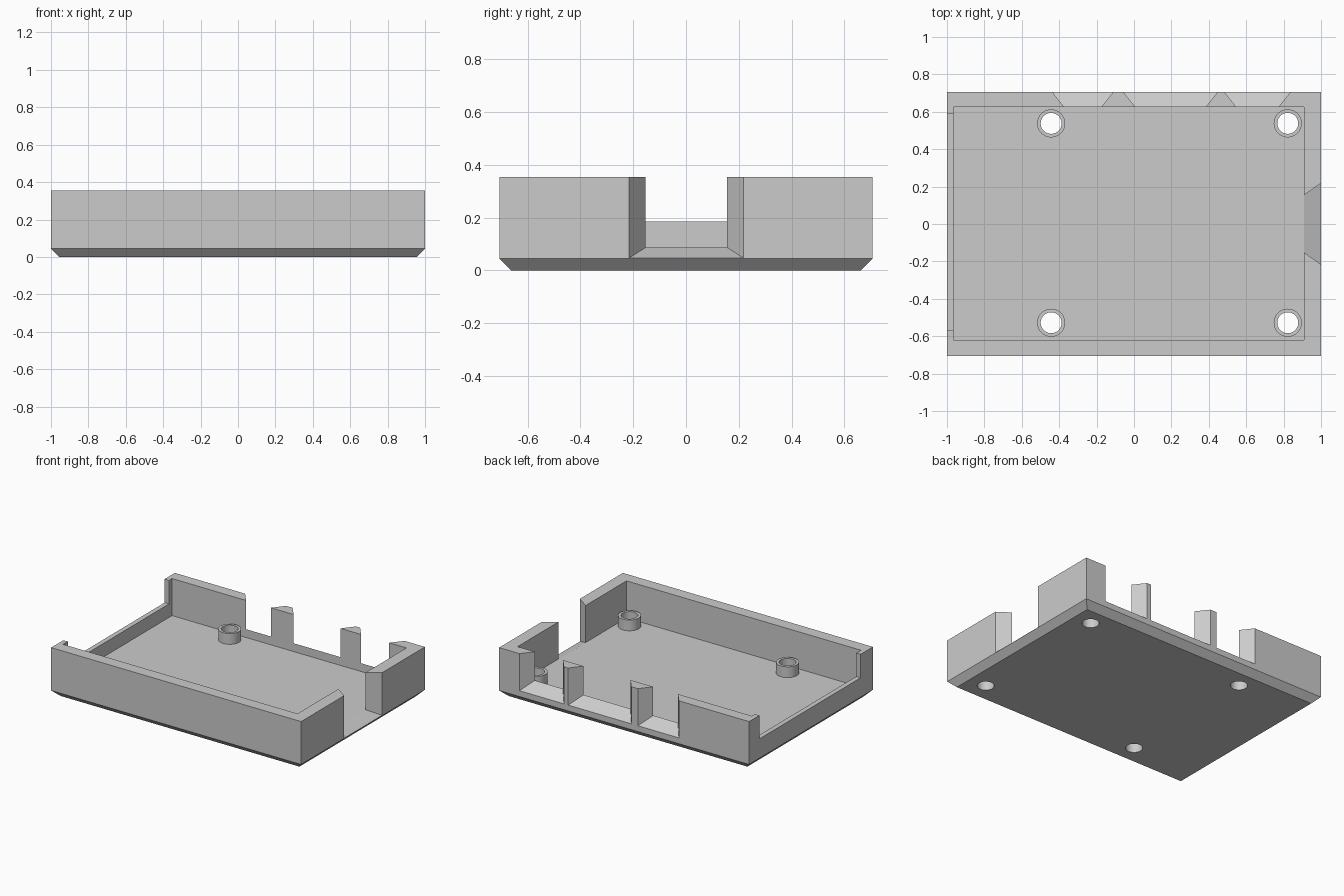
import bpy
import bmesh
import math

cube = bpy.data.objects.get("Cube")
if cube:
    bpy.data.objects.remove(cube, do_unlink=True)

W, D, H = 1.0, 0.707, 0.355      # half width, half depth, height
CHAMFER = 0.045
FLOOR = 0.087
IN_LEFT, IN_RIGHT, IN_FRONT, IN_BACK = -0.965, 0.91, -0.62, 0.625

grey = bpy.data.materials.new("light grey plastic")
grey.use_nodes = True
grey.diffuse_color = (0.6, 0.6, 0.6, 1)
grey.node_tree.nodes["Principled BSDF"].inputs["Base Color"].default_value = (0.6, 0.6, 0.6, 1)


def link(name, bm):
    mesh = bpy.data.meshes.new(name)
    bm.to_mesh(mesh)
    bm.free()
    mesh.materials.append(grey)
    obj = bpy.data.objects.new(name, mesh)
    bpy.context.collection.objects.link(obj)
    return obj


def solid(name, points):
    """Convex block around the given corner points."""
    bm = bmesh.new()
    for p in points:
        bm.verts.new(p)
    bmesh.ops.convex_hull(bm, input=bm.verts)
    bmesh.ops.dissolve_limit(bm, angle_limit=0.01, verts=bm.verts, edges=bm.edges)
    bmesh.ops.recalc_face_normals(bm, faces=bm.faces)
    return link(name, bm)


def rect(x0, x1, y0, y1, z):
    return [(x, y, z) for x in (x0, x1) for y in (y0, y1)]


def box(name, x0, x1, y0, y1, z0, z1):
    return solid(name, rect(x0, x1, y0, y1, z0) + rect(x0, x1, y0, y1, z1))


def cylinder(name, x, y, radius, z0, z1):
    bm = bmesh.new()
    bmesh.ops.create_cone(bm, cap_ends=True, segments=40, radius1=radius,
                          radius2=radius, depth=z1 - z0)
    bmesh.ops.translate(bm, verts=bm.verts, vec=(x, y, (z0 + z1) / 2))
    return link(name, bm)


def combine(target, tool, operation):
    """Apply a boolean and discard the tool."""
    mod = target.modifiers.new("cut", 'BOOLEAN')
    mod.operation, mod.solver, mod.object = operation, 'EXACT', tool
    bpy.context.view_layer.objects.active = target
    bpy.ops.object.modifier_apply(modifier=mod.name)
    bpy.data.objects.remove(tool, do_unlink=True)


def flared_notch(inner, outer, place):
    """Notch whose sides and sill flare; sections are (depth, low, high, sill)."""
    points = []
    for t in (-0.3, 1.3):
        depth, low, high, sill = (a + (b - a) * t for a, b in zip(inner, outer))
        points += [place(depth, s, z) for s in (low, high) for z in (sill, H + 0.1)]
    return solid("notch_cutter", points)


# Tray: chamfered block, hollowed from above
tray = solid("case_tray",
             rect(-W + CHAMFER, W - CHAMFER, -D + CHAMFER, D - CHAMFER, 0)
             + rect(-W, W, -D, D, CHAMFER) + rect(-W, W, -D, D, H))
combine(tray, box("cavity_cutter", IN_LEFT, IN_RIGHT, IN_FRONT, IN_BACK, FLOOR, H + 0.1),
        'DIFFERENCE')

# Lowered left-hand end wall
combine(tray, box("end_cutter", -W - 0.1, IN_LEFT + 0.05, -0.567, 0.59, 0.185, H + 0.1),
        'DIFFERENCE')

# Port in the opposite end wall
combine(tray, flared_notch((IN_RIGHT, -0.153, 0.156, FLOOR), (W, -0.216, 0.218, 0.047),
                           lambda d, s, z: (d, s, z)), 'DIFFERENCE')

# Three ports in the back wall, leaving two tapered posts
FLARE = 0.065
for low, high in ((-0.373, -0.175), (0.007, 0.383), (0.547, 0.772)):
    combine(tray, flared_notch((IN_BACK, low, high, 0.147),
                               (D, low - FLARE, high + FLARE, 0.087),
                               lambda d, s, z: (s, d, z)), 'DIFFERENCE')

# Hollow screw standoffs, drilled right through the floor
for x in (-0.443, 0.822):
    for y in (-0.528, 0.538):
        combine(tray, cylinder("standoff", x, y, 0.075, FLOOR - 0.03, 0.165), 'UNION')
        combine(tray, cylinder("drill", x, y, 0.056, -0.1, H), 'DIFFERENCE')

# Smooth round walls, crisp edges elsewhere
bpy.ops.object.select_all(action='DESELECT')
tray.select_set(True)
bpy.context.view_layer.objects.active = tray
bpy.ops.object.shade_smooth_by_angle(angle=math.radians(20))
